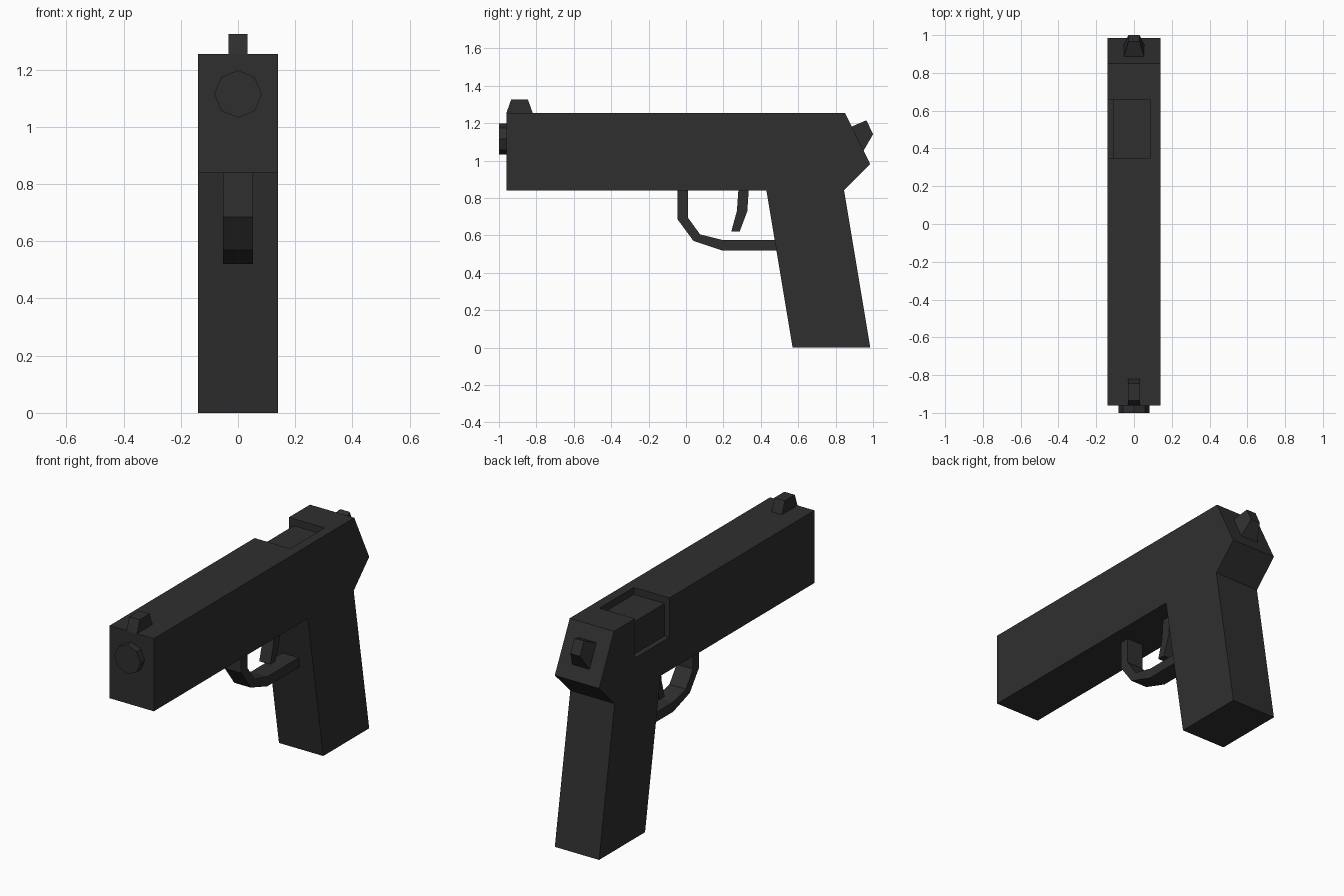
import bpy
import bmesh
from math import pi

if "Cube" in bpy.data.objects:
    bpy.data.objects.remove(bpy.data.objects["Cube"])

metal = bpy.data.materials.new("dark_metal")
metal.diffuse_color = (0.028, 0.028, 0.028, 1)
metal.use_nodes = True
metal.node_tree.nodes["Principled BSDF"].inputs["Base Color"].default_value = metal.diffuse_color


def finish(name, bm):
    bmesh.ops.recalc_face_normals(bm, faces=bm.faces)
    mesh = bpy.data.meshes.new(name)
    bm.to_mesh(mesh)
    bm.free()
    mesh.materials.append(metal)
    obj = bpy.data.objects.new(name, mesh)
    bpy.context.collection.objects.link(obj)
    return obj


def extrude_profile(name, points, x0, x1):
    """Extrude a (y, z) outline from x0 to x1."""
    bm = bmesh.new()
    face = bm.faces.new([bm.verts.new((x0, y, z)) for y, z in points])
    side = bmesh.ops.extrude_face_region(bm, geom=[face])["geom"]
    verts = [v for v in side if isinstance(v, bmesh.types.BMVert)]
    bmesh.ops.translate(bm, verts=verts, vec=(x1 - x0, 0, 0))
    return finish(name, bm)


def box_outline(y0, y1, z0, z1):
    return [(y0, z0), (y1, z0), (y1, z1), (y0, z1)]


# Slide and grip
frame = extrude_profile("slide_and_grip", [
    (-0.96, 0.84), (-0.96, 1.255), (0.85, 1.255), (0.985, 0.98),
    (0.845, 0.84), (0.985, 0), (0.57, 0), (0.43, 0.84)], -0.14, 0.14)

# Ejection port recess, open to the top and the left side
for name, x0, x1, z0 in (("port_top_cutter", -0.2, 0.085, 1.215),
                         ("port_side_cutter", -0.2, -0.11, 1.03)):
    cutter = extrude_profile(name, box_outline(0.35, 0.66, z0, 1.4), x0, x1)
    cutter.hide_render = True
    cutter.hide_viewport = True
    cut = frame.modifiers.new(name, "BOOLEAN")
    cut.operation = "DIFFERENCE"
    cut.solver = "EXACT"
    cut.object = cutter

# Front sight
extrude_profile("front_sight", [
    (-0.96, 1.255), (-0.935, 1.325), (-0.845, 1.325), (-0.82, 1.255)], -0.033, 0.033)

# Trigger guard
extrude_profile("trigger_guard", [
    (-0.045, 0.84), (-0.045, 0.685), (0.04, 0.57), (0.19, 0.52), (0.49, 0.52),
    (0.48, 0.575), (0.195, 0.575), (0.075, 0.605), (0.01, 0.695), (0.01, 0.84)],
    -0.052, 0.052)

# Trigger
extrude_profile("trigger", [
    (0.28, 0.84), (0.335, 0.84), (0.328, 0.73), (0.287, 0.62),
    (0.242, 0.62), (0.272, 0.73)], -0.035, 0.035)

# Muzzle
bpy.ops.mesh.primitive_cylinder_add(vertices=8, radius=0.083, depth=0.06,
                                    location=(0, -0.97, 1.115),
                                    rotation=(pi / 2, 0, 0))
muzzle = bpy.context.object
muzzle.name = "muzzle"
muzzle.data.materials.append(metal)

# Hammer, tapering away from the slanted back of the slide
bm = bmesh.new()
rings = []
for half, (ya, za), (yb, zb) in ((0.055, (0.883, 1.18), (0.948, 1.05)),
                                 (0.03, (0.965, 1.215), (1.0, 1.14))):
    rings.append([bm.verts.new(p) for p in (
        (-half, ya, za), (half, ya, za), (half, yb, zb), (-half, yb, zb))])
for i in range(4):
    j = (i + 1) % 4
    bm.faces.new((rings[0][i], rings[0][j], rings[1][j], rings[1][i]))
for ring in rings:
    bm.faces.new(ring)
finish("hammer", bm)
